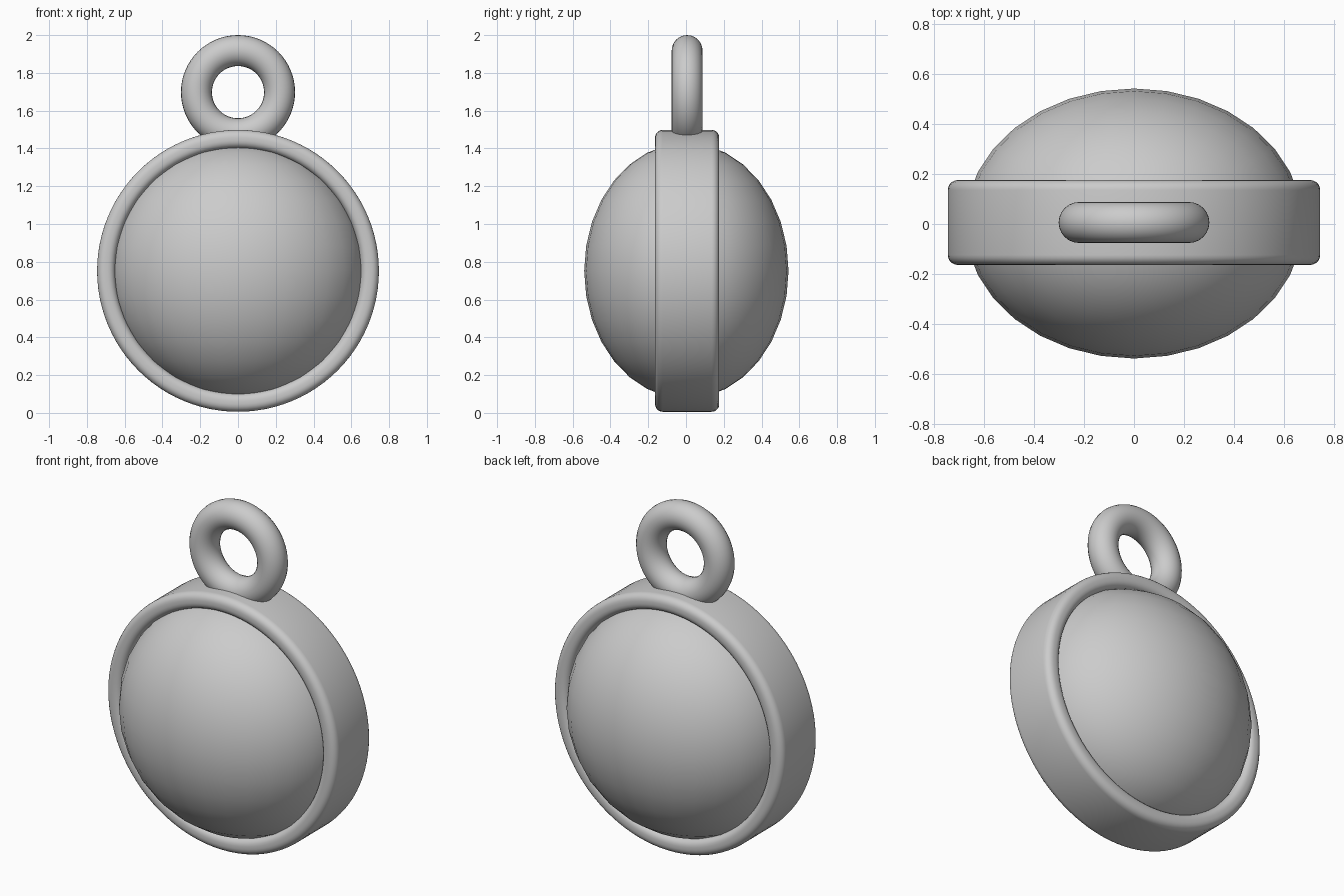
import bpy, bmesh, math
from mathutils import Matrix

if "Cube" in bpy.data.objects:
    bpy.data.objects.remove(bpy.data.objects["Cube"])

CENTRE_Z = 0.752
grey = bpy.data.materials.new("plain grey")
grey.diffuse_color = (0.6, 0.6, 0.6, 1)
grey.use_nodes = True
grey.node_tree.nodes["Principled BSDF"].inputs["Base Color"].default_value = grey.diffuse_color


def finish(obj, name, angle=40):
    obj.name = name
    obj.data.materials.append(grey)
    bpy.ops.object.select_all(action='DESELECT')
    obj.select_set(True)
    bpy.context.view_layer.objects.active = obj
    bpy.ops.object.shade_smooth_by_angle(angle=math.radians(angle))


def rounded_profile(r_in, r_out, half, corner, steps=5):
    """Rounded rectangle in the (radius, depth) plane."""
    corners = [(r_out - corner, half - corner, 0), (r_in + corner, half - corner, 90),
               (r_in + corner, corner - half, 180), (r_out - corner, corner - half, 270)]
    pts = []
    for cx, cy, start in corners:
        for i in range(steps + 1):
            a = math.radians(start + 90 * i / steps)
            pts.append((cx + corner * math.cos(a), cy + corner * math.sin(a)))
    return pts


# Rounded band, swept around the depth axis
profile = rounded_profile(0.65, 0.746, 0.17, 0.04)
SEG = 96
bm = bmesh.new()
rings = []
for s in range(SEG):
    a = 2 * math.pi * s / SEG
    rings.append([bm.verts.new((r * math.cos(a), d, r * math.sin(a))) for r, d in profile])
n = len(profile)
for s in range(SEG):
    p, q = rings[s], rings[(s + 1) % SEG]
    for i in range(n):
        j = (i + 1) % n
        bm.faces.new((p[i], p[j], q[j], q[i]))
bmesh.ops.recalc_face_normals(bm, faces=bm.faces)
mesh = bpy.data.meshes.new("band")
bm.to_mesh(mesh)
bm.free()
band = bpy.data.objects.new("band", mesh)
bpy.context.collection.objects.link(band)
band.location = (0, 0.006, CENTRE_Z)
finish(band, "band")

# Flattened ball held by the band, domed on both sides
bpy.ops.mesh.primitive_uv_sphere_add(segments=32, ring_count=16, radius=1,
                                     location=(0, 0.002, CENTRE_Z))
dome = bpy.context.object
dome.data.transform(Matrix.Diagonal((0.677, 0.541, 0.677, 1)))
finish(dome, "domed_body")

# Hanging loop on top
bpy.ops.mesh.primitive_torus_add(major_radius=0.22, minor_radius=0.082,
                                 major_segments=64, minor_segments=24,
                                 location=(0, 0.006, 1.698))
loop = bpy.context.object
loop.data.transform(Matrix.Rotation(math.pi / 2, 4, 'X'))
finish(loop, "hanging_loop")
